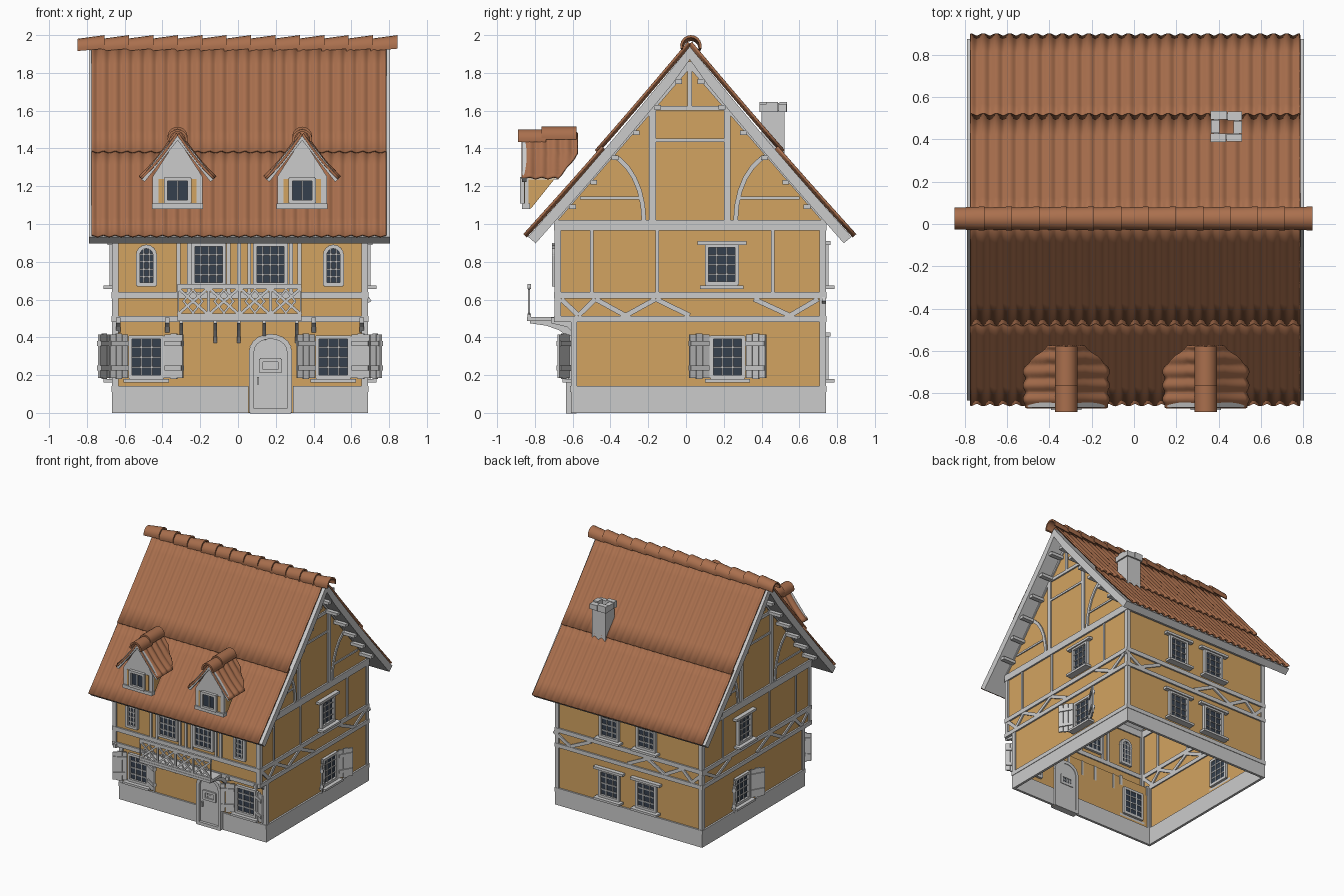
import bpy, bmesh
from math import sin, cos, pi, radians
from mathutils import Vector

if "Cube" in bpy.data.objects:
    bpy.data.objects.remove(bpy.data.objects["Cube"])

parts = {}

def mesh(name):
    if name not in parts:
        parts[name] = bmesh.new()
    return parts[name]

# Extrude a 2D outline (u, z) from depth d0 to d1 through mapping f(u, z, d)
def prism(name, f, poly, d0, d1):
    bm = mesh(name)
    a = [bm.verts.new(f(u, z, d0)) for u, z in poly]
    b = [bm.verts.new(f(u, z, d1)) for u, z in poly]
    n = len(poly)
    faces = [bm.faces.new(a), bm.faces.new(b)]
    for i in range(n):
        j = (i + 1) % n
        faces.append(bm.faces.new((a[i], a[j], b[j], b[i])))
    bmesh.ops.recalc_face_normals(bm, faces=faces)

def box(name, f, u0, u1, z0, z1, d0, d1):
    prism(name, f, [(u0, z0), (u1, z0), (u1, z1), (u0, z1)], d0, d1)

def bar(name, f, a, b, w, d0=-.01, d1=.01, ext=0):
    a, b = Vector(a), Vector(b)
    t = (b - a).normalized()
    n = Vector((-t.y, t.x)) * w / 2
    a, b = a - t * ext, b + t * ext
    prism(name, f, [a - n, b - n, b + n, a + n], d0, d1)

# Wavy tile sheet from a function of (a, b) in 0..1
def sheet(name, fn, nu, nv):
    bm = mesh(name)
    g = [[bm.verts.new(fn(i / nu, j / nv)) for j in range(nv + 1)] for i in range(nu + 1)]
    for i in range(nu):
        for j in range(nv):
            bm.faces.new((g[i][j], g[i + 1][j], g[i + 1][j + 1], g[i][j + 1]))

def arch(u, z0, w, h, rise, n=8):
    pts = [(u - w / 2, z0), (u + w / 2, z0)]
    return pts + [(u + w / 2 * cos(pi * i / n), z0 + h - rise + rise * sin(pi * i / n)) for i in range(n + 1)]

def rect(u, z0, w, h):
    return [(u - w / 2, z0), (u + w / 2, z0), (u + w / 2, z0 + h), (u - w / 2, z0 + h)]

def outline(name, f, pts, w, d0, d1):
    for i, p in enumerate(pts):
        if (Vector(p) - Vector(pts[i - 1])).length > 1e-4:
            bar(name, f, pts[i - 1], p, w, d0, d1, w * .3)

# Wall mappings: u along the wall, d outwards
FL = lambda u, z, d: (u, -.60 - d, z)
FU = lambda u, z, d: (u, -.685 - d, z)
BK = lambda u, z, d: (u, .73 + d, z)
RT = lambda u, z, d: (.677 + d, u, z)
LT = lambda u, z, d: (-.657 - d, u, z)
YZ = lambda y, z, x: (x, y, z)

def window(f, u, z0, w, h, cols=3, rows=4, arched=False, sill=True, lintel=False):
    pts = arch(u, z0, w, h, w / 2) if arched else rect(u, z0, w, h)
    prism('window_panes', f, pts, -.015, .006)
    outline('window_frames', f, pts, .02, -.02, .024)
    for i in range(1, cols):
        x = u - w / 2 + w * i / cols
        box('window_bars', f, x - .004, x + .004, z0, z0 + h - (.01 if arched else 0), -.018, .014)
    for i in range(1, rows):
        z = z0 + h * i / rows
        box('window_bars', f, u - w / 2, u + w / 2, z - .004, z + .004, -.018, .014)
    if sill:
        box('window_sills', f, u - w / 2 - .035, u + w / 2 + .035, z0 - .028, z0 - .01, 0, .055)
    if lintel:
        box('window_lintels', f, u - w / 2 - .05, u + w / 2 + .05, z0 + h + .005, z0 + h + .025, 0, .035)

def shutters(f, u, z0, w, h, sw, ang):
    for s in (-1, 1):
        hinge = u + s * (w / 2 + .012)
        g = lambda a, z, d, s=s, k=hinge: f(k + s * (a * cos(ang) - d * sin(ang)), z, .015 + a * sin(ang) + d * cos(ang))
        for i in range(3):
            e = .006 * (i % 2)
            box('shutters', g, sw * i / 3 + .001, sw * (i + 1) / 3 - .001, z0 - e, z0 + h + e, 0, .012)
        for z in (z0 + .04, z0 + h - .06):
            box('shutters', g, .004, sw - .004, z, z + .025, -.008, .02)

# Plaster shell, open at the bottom
prism('plaster_walls', YZ, [(-.60, 0), (-.60, .49), (-.685, .49), (-.685, 1.05), (.02, 1.875), (.73, 1.05), (.73, 0)], -.657, .677)
bm = parts['plaster_walls']
bmesh.ops.delete(bm, geom=[f for f in bm.faces if all(v.co.z < .001 for v in f.verts)], context='FACES_ONLY')

# Plinth and sole beams
for f, a, b in ((FL, -.667, .055), (FL, .29, .687), (BK, -.667, .687), (RT, -.61, .74), (LT, -.61, .74)):
    box('plinth', f, a, b, 0, .112, -.01, .01)
    box('timber_frame', f, a, b, .11, .143, -.01, .014)

# Corner posts and floor beams
for f, a, b, z0, z1 in ((FL, -.667, .687, 0, .49), (FU, -.667, .687, .48, .97), (BK, -.667, .687, 0, .99),
                        (RT, -.61, .74, 0, .49), (LT, -.61, .74, 0, .49), (RT, -.695, .74, .48, 1), (LT, -.695, .74, .48, 1)):
    box('timber_frame', f, a, a + .034, z0, z1, -.01, .01)
    box('timber_frame', f, b - .034, b, z0, z1, -.01, .01)
for f, a, b in ((FU, -.667, .687), (BK, -.667, .687), (RT, -.697, .74), (LT, -.697, .74)):
    box('timber_frame', f, a, b, .48, .513, -.01, .013)
    box('timber_frame', f, a, b, .605, .64, -.01, .013)
    box('timber_frame', f, a, b, .965, 1.02, -.01, .013)

# Diagonal braces between the floor beams, on sides and back
zig = [(-.66, 0), (-.57, 1), (-.48, 0), (-.32, 1), (-.16, 0), (.02, 1)]
zig2 = [(.36, 0), (.55, 1), (.70, 0)]
for f in (RT, LT, BK):
    for run in (zig, zig2):
        for (a, i), (b, j) in zip(run, run[1:]):
            bar('timber_braces', f, (a, .603 - .088 * i), (b, .603 - .088 * j), .026)

# Gable framing on both ends
for f in (RT, LT):
    for u in (-.50, -.153, .46):
        box('gable_frame', f, u - .009, u + .009, .64, .97, -.01, .008)
    box('gable_frame', f, -.2, .24, 1.6, 1.625, -.01, .012)
    box('gable_frame', f, -.165, .205, 1.435, 1.452, -.01, .008)
    box('gable_frame', f, .008, .032, 1.62, 1.86, -.01, .01)
    for s in (-1, 1):
        m = lambda u, z, d, s=s, f=f: f(.02 + s * u, z, d)
        bar('gable_frame', m, (0, 1.85), (.715, 1.025), .035)
        box('gable_frame', m, .18, .215, 1.02, 1.61, -.01, .012)
        box('gable_frame', m, .25, .58, 1.13, 1.145, -.01, .008)
        curve = [(.243 + .235 * (1 - cos(t)), 1.02 + .36 * sin(t)) for t in [pi / 2 * i / 7 for i in range(8)]]
        for p, q in zip(curve, curve[1:]):
            bar('gable_arch_braces', m, p, q, .024, ext=.003)

# Side, back and front windows with shutters
for f in (RT, LT):
    window(f, .22, .19, .17, .21)
    shutters(f, .22, .185, .18, .23, .12, radians(30))
    window(f, .19, .685, .16, .2, lintel=True)
for u in (.185, -.155):
    window(BK, u, .19, .17, .21, lintel=True)
    window(BK, u, .685, .16, .2, lintel=True)
for u in (-.485, .505):
    window(FL, u, .19, .17, .21)
    shutters(FL, u, .185, .18, .23, .11, radians(30))
    window(FU, u, .68, .09, .2, 3, 5, arched=True, sill=False)
for u in (-.155, .172):
    window(FU, u, .68, .165, .21, 4, 4, sill=False)
for u in (-.315, -.26, -.05, .005, .06, .28, .325):
    box('timber_frame', FU, u - .01, u + .01, .64, .97, -.01, .012)

# Arched front door
prism('door', FL, arch(.172, 0, .2, .405, .08, 10), -.015, .012)
outline('door_frame', FL, arch(.172, .01, .2, .395, .08, 10), .026, -.02, .035)
window(FL, .172, .22, .1, .06, 4, 2, arched=False, sill=False)
box('door_handle', FL, .1, .112, .15, .19, 0, .028)

# Jetty brackets, balcony deck and lattice rail
for x in (-.3, -.12, .005, .14, .31):
    prism('balcony_brackets', YZ, [(-.825, .49), (-.595, .49), (-.595, .365), (-.625, .40), (-.67, .437), (-.74, .462), (-.825, .474)], x - .009, x + .009)
for x in (-.635, -.375, .4, .655):
    prism('jetty_brackets', YZ, [(-.715, .505), (-.595, .505), (-.595, .42), (-.63, .455), (-.715, .475)], x - .012, x + .012)
box('balcony_floor', YZ, -.842, -.66, .486, .507, -.32, .335)
RAIL = lambda u, z, d: (u, -.825 - d, z)
for z0, z1 in ((.507, .527), (.655, .682)):
    box('balcony_rail', RAIL, -.32, .335, z0, z1, -.004, .014)
step = .655 / 4
for i in range(5):
    u = -.32 + step * i
    box('balcony_rail', RAIL, max(u - .008, -.32), min(u + .008, .335), .507, .68, 0, .012)
    if i < 4:
        c = u + step / 2
        bar('balcony_rail', RAIL, (u, .52), (u + step, .662), .015, 0, .01)
        bar('balcony_rail', RAIL, (u, .662), (u + step, .52), .015, 0, .01)
        outline('balcony_rail', RAIL, [(c - .05, .591), (c, .53), (c + .05, .591), (c, .652)], .011, 0, .008)

# Main roof: point on slope s with offset along the normal
def slope(s, sg, off):
    return (.02 + sg * (.865 * s + .76 * off), 1.955 - 1.015 * s - .012 * sin(pi * s) + .65 * off)

N = 6
top = [slope(i / N, -1, -.012) for i in range(N, 0, -1)] + [(.02, 1.94)] + [slope(i / N, 1, -.012) for i in range(1, N + 1)]
low = [slope(i / N, 1, -.065) for i in range(N, 0, -1)] + [(.02, 1.87)] + [slope(i / N, -1, -.065) for i in range(1, N + 1)]
prism('roof_boards', YZ, top + low, -.79, .805)
for sg in (-1, 1):
    for s0, s1, o0, o1 in ((.0, .56, .002, .012), (.53, 1.005, -.002, .004)):
        def tile(a, b, sg=sg, s0=s0, s1=s1, o0=o0, o1=o1):
            y, z = slope(s0 + (s1 - s0) * b, sg, o0 + (o1 - o0) * b + .007 * cos(2 * pi * 25 * a))
            return (-.775 + 1.56 * a, y, z)
        sheet('roof_tiles', tile, 200, 5)
    # Purlin ends under the gable overhangs
    for s in (.14, .27, .40, .53, .66, .79):
        y, z = slope(s, sg, -.082)
        for x0, x1 in ((-.775, -.65), (.67, .79)):
            box('purlins', YZ, y - .018, y + .018, z - .012, z + .012, x0, x1)

# Half-round ridge tiles
def half_round(r, t=.013, n=10):
    ang = [radians(-15) + radians(210) * i / n for i in range(n + 1)]
    return [(r * cos(a), r * sin(a)) for a in ang] + [((r - t) * cos(a), (r - t) * sin(a)) for a in reversed(ang)]

for i in range(13):
    x0 = -.85 + .1292 * i
    def ridge(u, z, d, x0=x0):
        k = .9 + .1 * d
        return (x0 + .144 * d, .026 + u * k, 1.929 + z * k + .014 * d)
    prism('ridge_tiles', ridge, half_round(.057), 0, 1)

# Chimney: hollow shaft with four cap stones
for u0, u1, y0, y1 in ((.375, .5, .4, .428), (.375, .5, .494, .522), (.375, .403, .4, .522), (.472, .5, .4, .522)):
    box('chimney_shaft', YZ, y0, y1, 1.34, 1.6, u0, u1)
for u0, u1, y0, y1, h in ((.363, .44, .495, .535, 1.645), (.443, .512, .49, .533, 1.635), (.365, .405, .43, .493, 1.64),
                          (.47, .512, .427, .488, 1.645), (.363, .435, .388, .428, 1.645), (.438, .51, .39, .425, 1.635)):
    box('chimney_cap', YZ, y0, y1, 1.592, h, u0, u1)

# Dormers
for cx in (-.32, .34):
    D = lambda u, z, d, cx=cx: (cx + u, -.855 - d, z)
    prism('dormer_fronts', D, [(-.132, 1.08), (.132, 1.08), (.132, 1.25), (0, 1.455), (-.132, 1.25)], -.02, 0)
    prism('dormer_fronts', D, [(-.13, 1.235), (.13, 1.235), (0, 1.44)], -.18, 0)
    box('dormer_fronts', D, -.135, .135, 1.08, 1.108, -.03, .012)
    for s in (-1, 1):
        box('dormer_plaster', D, s * .068, s * .1, 1.11, 1.238, -.01, .003)
        bar('dormer_bargeboards', D, (s * .185, 1.232), (0, 1.465), .028, -.01, .012)
    window(D, 0, 1.118, .125, .12, 2, 1, sill=False)
    prism('dormer_plaster', YZ, [(-.84, 1.083), (-.82, 1.083), (-.69, 1.245), (-.84, 1.245)], cx - .127, cx + .127)
    for sg in (-1, 1):
        def dtile(a, s, sg=sg, cx=cx):
            y = -.87 + a * (.295 - .1 * max(0, (s - .4) / .6))
            o = .007 * sin(2 * pi * y / .065) + .008
            return (cx + sg * (.19 * s + .79 * o), y, 1.475 - .235 * s - .015 * sin(pi * s) + .61 * o)
        sheet('dormer_tiles', dtile, 36, 10)
    for y0, L, z in ((-.89, .15, 1.448), (-.765, .185, 1.462)):
        prism('dormer_ridge_tiles', lambda u, v, d, y0=y0, z=z, cx=cx: (cx + u, y0 + d, z + v), half_round(.053), 0, L)

# Colours and final objects
PALETTE = {'plaster': (.65, .37, .12, 1), 'tile': (.40, .16, .075, 1), 'glass': (.035, .05, .075, 1)}
mats = {}
for k, c in PALETTE.items():
    mats[k] = bpy.data.materials.new(k)
    mats[k].diffuse_color = c
for name, bm in parts.items():
    me = bpy.data.meshes.new(name)
    bm.to_mesh(me)
    bm.free()
    ob = bpy.data.objects.new(name, me)
    bpy.context.collection.objects.link(ob)
    key = 'plaster' if 'plaster' in name else 'tile' if 'tile' in name else 'glass' if 'panes' in name else None
    if key:
        me.materials.append(mats[key])
    if name in ('roof_tiles', 'dormer_tiles'):
        mod = ob.modifiers.new('thickness', 'SOLIDIFY')
        mod.thickness = .012
        mod.offset = 0
    if key == 'tile':
        bpy.ops.object.select_all(action='DESELECT')
        ob.select_set(True)
        bpy.context.view_layer.objects.active = ob
        bpy.ops.object.shade_smooth_by_angle(angle=radians(40))

for m in bpy.data.materials:
    if m.users and not m.is_grease_pencil:
        m.use_nodes = True
        m.node_tree.nodes["Principled BSDF"].inputs["Base Color"].default_value = m.diffuse_color
